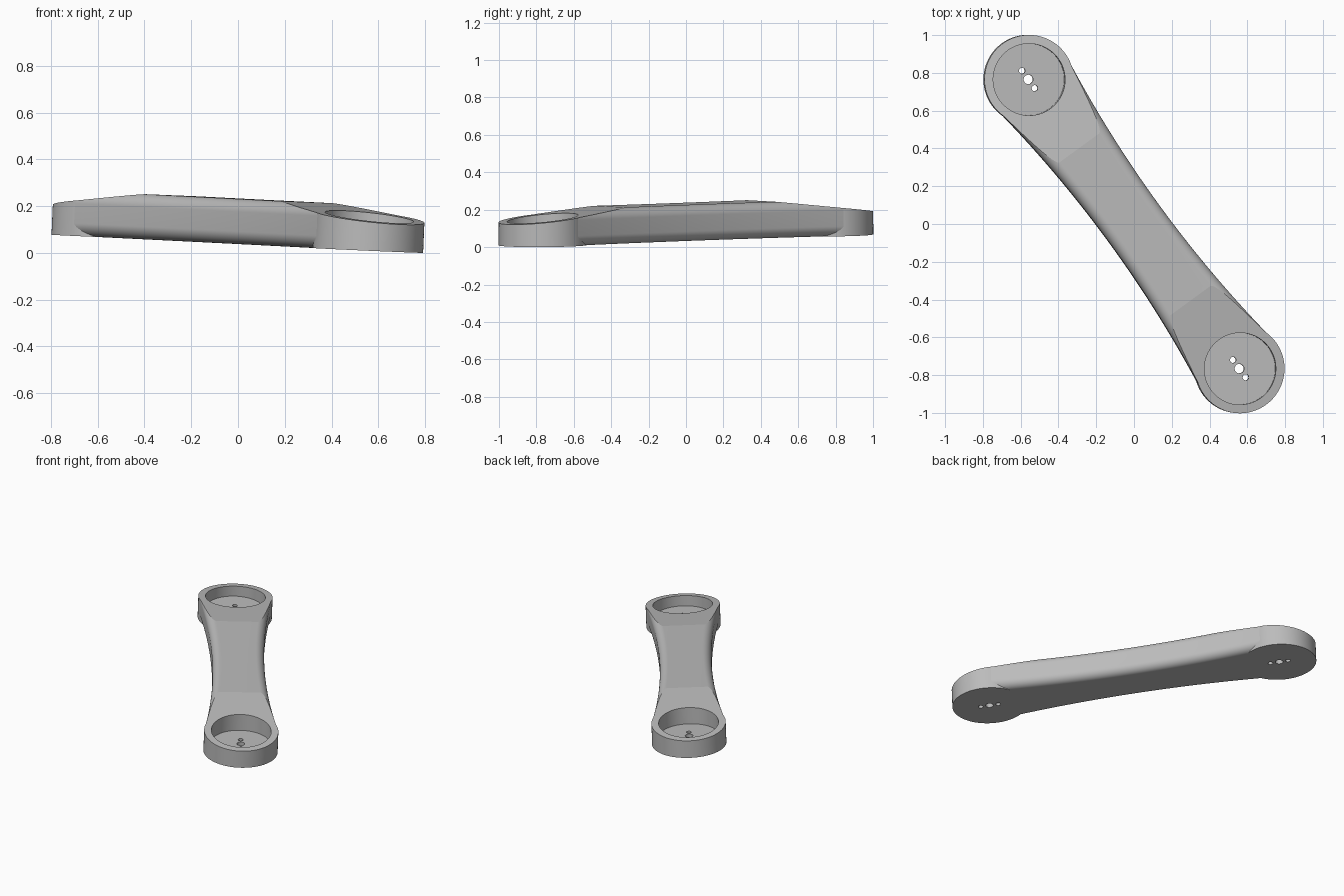
import bpy, bmesh, math
from mathutils import Matrix, Vector

cube = bpy.data.objects.get("Cube")
if cube:
    bpy.data.objects.remove(cube, do_unlink=True)

REACH = 0.948      # distance from the middle to each socket centre
END_R = 0.236      # outer radius of the round ends
WAIST = 0.165      # half width at the middle
THICK = 0.193      # full thickness
FILLET = 0.055     # rounding along the long sides
SLOPE = 0.11       # fall of the top towards the ends
FLOOR = 0.052      # height of the socket floor

grey = bpy.data.materials.new("satin_grey")
grey.use_nodes = True
colour = (0.5, 0.5, 0.5, 1)
grey.diffuse_color = colour
grey.node_tree.nodes["Principled BSDF"].inputs["Base Color"].default_value = colour


def to_object(bm, name):
    bmesh.ops.recalc_face_normals(bm, faces=bm.faces)
    mesh = bpy.data.meshes.new(name)
    bm.to_mesh(mesh)
    bm.free()
    mesh.materials.append(grey)
    obj = bpy.data.objects.new(name, mesh)
    bpy.context.collection.objects.link(obj)
    return obj


def loft(name, rings):
    """Skin a row of closed rings and cap both ends."""
    bm = bmesh.new()
    rows = [[bm.verts.new(p) for p in ring] for ring in rings]
    n = len(rows[0])
    for a, b in zip(rows, rows[1:]):
        for i in range(n):
            j = (i + 1) % n
            bm.faces.new((a[i], a[j], b[j], b[i]))
    bm.faces.new(rows[0])
    bm.faces.new(rows[-1])
    return to_object(bm, name)


def cylinder(name, x, radius, z0, z1, sides=96):
    rings = [[(x + radius * math.cos(math.tau * i / sides),
               radius * math.sin(math.tau * i / sides), z)
              for i in range(sides)] for z in (z0, z1)]
    return loft(name, rings)


def combine(target, tool, operation):
    """Apply one boolean and discard its tool."""
    tool.hide_render = True
    mod = target.modifiers.new(operation, "BOOLEAN")
    mod.operation, mod.object, mod.solver = operation, tool, "EXACT"
    bpy.context.view_layer.objects.active = target
    bpy.ops.object.modifier_apply(modifier=mod.name)
    bpy.data.objects.remove(tool, do_unlink=True)


def section(x, steps=16):
    """Rounded rectangle whose width follows the concave side arc."""
    sag = END_R - 0.0005 - WAIST
    arc = (REACH ** 2 + sag ** 2) / (2 * sag)
    half = WAIST + arc - math.sqrt(arc ** 2 - x ** 2)
    ring = []
    corners = [(1, 1), (-1, 1), (-1, -1), (1, -1)]
    for k, (sy, sz) in enumerate(corners):
        cy = sy * (half - FILLET)
        cz = THICK / 2 + sz * (THICK / 2 - FILLET)
        for i in range(steps + 1):
            a = math.pi / 2 * (k + i / steps)
            ring.append((x, cy + FILLET * math.cos(a), cz + FILLET * math.sin(a)))
    return ring


# Waisted bar with rounded long edges
STATIONS = 32
arm = loft("link_arm", [section(REACH * (2 * i / STATIONS - 1))
                        for i in range(STATIONS + 1)])

# Round ends
for side in (-1, 1):
    combine(arm, cylinder("round_end", side * REACH, END_R, 0, THICK), "UNION")

# Sloped tops, sockets and through holes at both ends
for side in (-1, 1):
    wedge = [(0.4, THICK + 0.1 * SLOPE), (1.4, THICK - 0.9 * SLOPE),
             (1.4, 0.5), (0.4, 0.5)]
    slope_cut = loft("slope_cutter", [[(side * x, y, z) for x, z in wedge]
                                      for y in (-0.5, 0.5)])
    combine(arm, slope_cut, "DIFFERENCE")
    combine(arm, cylinder("socket_cutter", side * REACH, 0.19, FLOOR, 0.4), "DIFFERENCE")
    for offset, radius in ((0, 0.025), (-0.057, 0.016), (0.057, 0.016)):
        drill = cylinder("hole_cutter", side * REACH + offset, radius, -0.1, 0.1, 32)
        combine(arm, drill, "DIFFERENCE")

# Lay the arm diagonally with its slight tilt
up = Vector((0.044, -0.005, 1)).normalized()
along = Vector((-0.59, 0.807, 0))
along = (along - up * along.dot(up)).normalized()
across = up.cross(along)
pose = Matrix((along, across, up)).transposed().to_4x4()
pose.translation = (-0.003, 0, 0.038)
arm.data.transform(pose)
low = min(v.co.z for v in arm.data.vertices)
arm.data.transform(Matrix.Translation((0, 0, -low)))

bpy.ops.object.select_all(action="DESELECT")
arm.select_set(True)
bpy.context.view_layer.objects.active = arm
bpy.ops.object.shade_smooth_by_angle(angle=math.radians(6))
